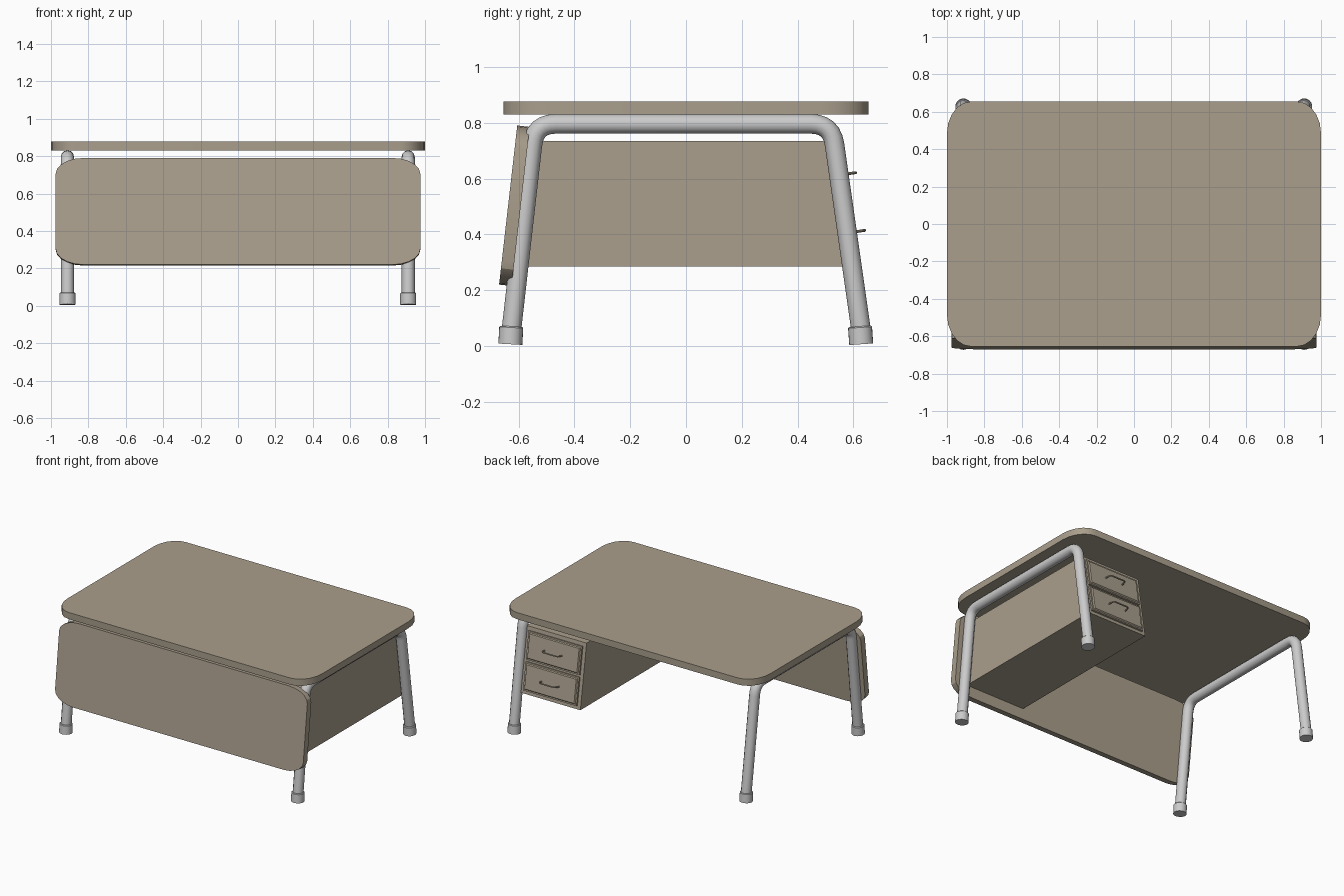
import bpy, bmesh
from math import pi, sin, cos, atan2, radians
from mathutils import Vector, Matrix

if "Cube" in bpy.data.objects:
    bpy.data.objects.remove(bpy.data.objects["Cube"])

wood = bpy.data.materials.new("wood")
wood.diffuse_color = (0.40, 0.345, 0.265, 1)
wood.use_nodes = True
wood.node_tree.nodes["Principled BSDF"].inputs["Base Color"].default_value = wood.diffuse_color


def finish(name, bm, mat=None, matrix=None, smooth=None):
    bmesh.ops.recalc_face_normals(bm, faces=bm.faces)
    me = bpy.data.meshes.new(name)
    bm.to_mesh(me)
    bm.free()
    ob = bpy.data.objects.new(name, me)
    bpy.context.collection.objects.link(ob)
    if mat:
        me.materials.append(mat)
    if matrix:
        ob.matrix_world = matrix
    if smooth:
        bpy.ops.object.select_all(action='DESELECT')
        ob.select_set(True)
        bpy.context.view_layer.objects.active = ob
        bpy.ops.object.shade_smooth_by_angle(angle=radians(smooth))
    return ob


def prism(name, outline, offset, mat=None, matrix=None, smooth=None):
    """Extrude a closed outline along offset."""
    bm = bmesh.new()
    face = bm.faces.new([bm.verts.new(p) for p in outline])
    ext = bmesh.ops.extrude_face_region(bm, geom=[face])
    bmesh.ops.translate(bm, vec=offset,
                        verts=[v for v in ext["geom"] if isinstance(v, bmesh.types.BMVert)])
    return finish(name, bm, mat, matrix, smooth)


def rounded(w, h, rx, ry, n=5):
    """Rectangle outline with elliptical corners."""
    pts = []
    for k, (sx, sy) in enumerate([(1, 1), (-1, 1), (-1, -1), (1, -1)]):
        for i in range(n + 1):
            a = pi / 2 * (k + i / n)
            pts.append((sx * (w / 2 - rx) + rx * cos(a), sy * (h / 2 - ry) + ry * sin(a), 0))
    return pts


def tube(name, corners, radius, bend, mat=None, matrix=None, steps=6, res=4):
    """Round bar along a path, with rounded inner corners."""
    c = [Vector(p) for p in corners]
    path = [c[0]]
    for a, b, d in zip(c, c[1:], c[2:]):
        p, q = b + (a - b).normalized() * bend, b + (d - b).normalized() * bend
        for i in range(steps + 1):
            t = i / steps
            path.append(p * (1 - t) ** 2 + b * 2 * t * (1 - t) + q * t * t)
    path.append(c[-1])
    cu = bpy.data.curves.new(name, 'CURVE')
    cu.dimensions = '3D'
    cu.bevel_depth, cu.bevel_resolution, cu.use_fill_caps = radius, res, True
    sp = cu.splines.new('POLY')
    sp.points.add(len(path) - 1)
    for pt, co in zip(sp.points, path):
        pt.co = (*co, 1)
    ob = bpy.data.objects.new(name, cu)
    bpy.context.collection.objects.link(ob)
    if matrix:
        ob.matrix_world = matrix
    bpy.ops.object.select_all(action='DESELECT')
    ob.select_set(True)
    bpy.context.view_layer.objects.active = ob
    bpy.ops.object.convert(target='MESH')
    ob = bpy.context.object
    bpy.ops.object.shade_smooth_by_angle(angle=radians(40))
    if mat:
        ob.data.materials.clear()
        ob.data.materials.append(mat)
    return ob


# Table top
prism("table_top", rounded(2, 1.31, 0.13, 0.17), (0, 0, 0.047), wood,
      Matrix.Translation((0, 0, 0.83)), 25)

# Leaning front panel
tilt = atan2(0.065, 0.57)
prism("front_panel", rounded(1.95, 0.574, 0.15, 0.085), (0, 0, -0.045), wood,
      Matrix.Translation((0, -0.6375, 0.505)) @ Matrix.Rotation(pi / 2 - tilt, 4, 'X'), 25)

# Bent tube leg frames with foot caps
for side, x in (("left", -0.912), ("right", 0.91)):
    tube(side + "_leg_frame",
         [(x, -0.631, 0.012), (x, -0.542, 0.796), (x, 0.522, 0.796), (x, 0.634, 0.012)],
         0.035, 0.075)
    for end, y, lean in (("front", -0.628, 0.11), ("back", 0.626, -0.14)):
        bm = bmesh.new()
        bmesh.ops.create_cone(bm, cap_ends=True, segments=24, radius1=0.043, radius2=0.043,
                              depth=0.064)
        bmesh.ops.bevel(bm, geom=[e for e in bm.edges if all(v.co.z > 0 for v in e.verts)],
                        offset=0.004, segments=1, affect='EDGES')
        finish(f"{side}_{end}_foot", bm, None,
               Matrix.Translation((x, y, 0.038)) @ Matrix.Rotation(-lean * 0.5, 4, 'X'), 30)

# Drawer cabinet with sloping ends
cx, cw = 0.645, 0.47
prism("drawer_cabinet",
      [(cx - cw / 2, y, z) for y, z in
       ((-0.615, 0.285), (0.60, 0.285), (0.53, 0.735), (-0.565, 0.735))],
      (cw, 0, 0), wood)

# Drawer fronts and handles, laid on the sloping back face
slope = atan2(0.07, 0.45)
up, out = Vector((0, -sin(slope), cos(slope))), Vector((0, cos(slope), sin(slope)))
for name, z in (("upper", 0.612), ("lower", 0.405)):
    pos = Vector((cx, 0.60 - (z - 0.285) * 0.07 / 0.45, z))
    m = Matrix((Vector((-1, 0, 0)), up, out)).transposed().to_4x4()
    m.translation = pos
    bm = bmesh.new()
    bmesh.ops.create_cube(bm, size=1, matrix=Matrix.Translation((0, 0, 0.004))
                          @ Matrix.Diagonal((0.42, 0.195, 0.016, 1)))
    front = max(bm.faces, key=lambda f: f.calc_center_median().z)
    bmesh.ops.inset_region(bm, faces=[front], thickness=0.014, depth=0)
    bmesh.ops.inset_region(bm, faces=[front], thickness=0.008, depth=0.008)
    finish(name + "_drawer_front", bm, wood, m)
    tube(name + "_handle",
         [(-0.07, 0, 0.012), (-0.062, 0, 0.06), (0.062, 0, 0.06), (0.07, 0, 0.012)],
         0.005, 0.015, wood, m, steps=4, res=2)
